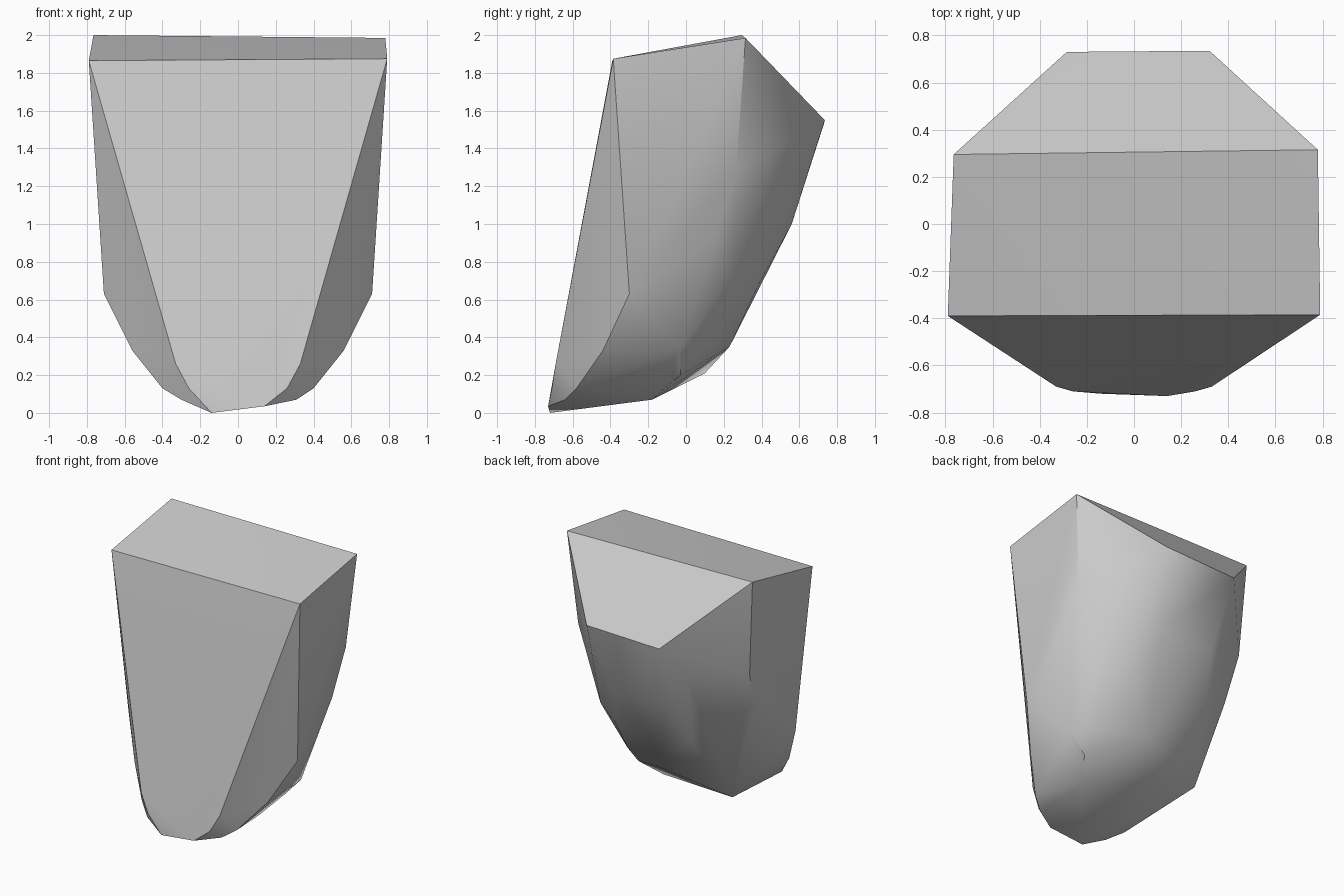
import bpy, bmesh, math

cube = bpy.data.objects.get("Cube")
if cube:
    bpy.data.objects.remove(cube, do_unlink=True)

# Plain grey stone
stone = bpy.data.materials.new("stone_grey")
stone.use_nodes = True
grey = (0.6, 0.6, 0.6, 1)
stone.diffuse_color = grey
stone.node_tree.nodes["Principled BSDF"].inputs["Base Color"].default_value = grey

# Corners shared by both flanks, mirrored in x
paired = [
    (.72, .265, 1.28), (.68, .16, .93), (.71, -.30, .63),
    (.40, .56, 1.28), (.22, .56, 1.0), (.33, .39, .69),
    (.56, -.44, .33), (.40, -.58, .13), (.33, -.69, .26), (.26, -.71, .13),
]
corners = [(s * x, y, z) for x, y, z in paired for s in (1, -1)]
# Slightly skewed slab on top
corners += [(-.79, -.39, 1.865), (.79, -.385, 1.875), (.78, .315, 1.985), (-.765, .295, 2.0)]
# Ledge at the back
corners += [(-.285, .73, 1.53), (.32, .735, 1.55)]
# Uneven foot and underside
corners += [
    (-.14, -.72, 0), (.14, -.73, .035), (.31, -.64, .07), (.31, -.18, .07),
    (.42, -.03, .20), (.55, -.03, .34), (.42, .10, .35), (.55, .24, .71),
    (.08, .23, .35), (-.46, .10, .21), (-.30, -.66, .07),
]

# Wrap the corners into one boulder
bm = bmesh.new()
for c in corners:
    bm.verts.new(c)
hull = bmesh.ops.convex_hull(bm, input=bm.verts)
loose = {v for v in hull["geom_interior"] + hull["geom_unused"] if isinstance(v, bmesh.types.BMVert)}
bmesh.ops.delete(bm, geom=[v for v in loose if v.is_valid], context="VERTS")
bmesh.ops.dissolve_limit(bm, angle_limit=math.radians(1.5), verts=bm.verts, edges=bm.edges)
bmesh.ops.recalc_face_normals(bm, faces=bm.faces)
mesh = bpy.data.meshes.new("boulder")
bm.to_mesh(mesh)
bm.free()
mesh.materials.append(stone)
boulder = bpy.data.objects.new("boulder", mesh)
bpy.context.collection.objects.link(boulder)

# Soft facets with crisp main edges
bpy.context.view_layer.objects.active = boulder
boulder.select_set(True)
bpy.ops.object.shade_smooth_by_angle(angle=math.radians(30))
